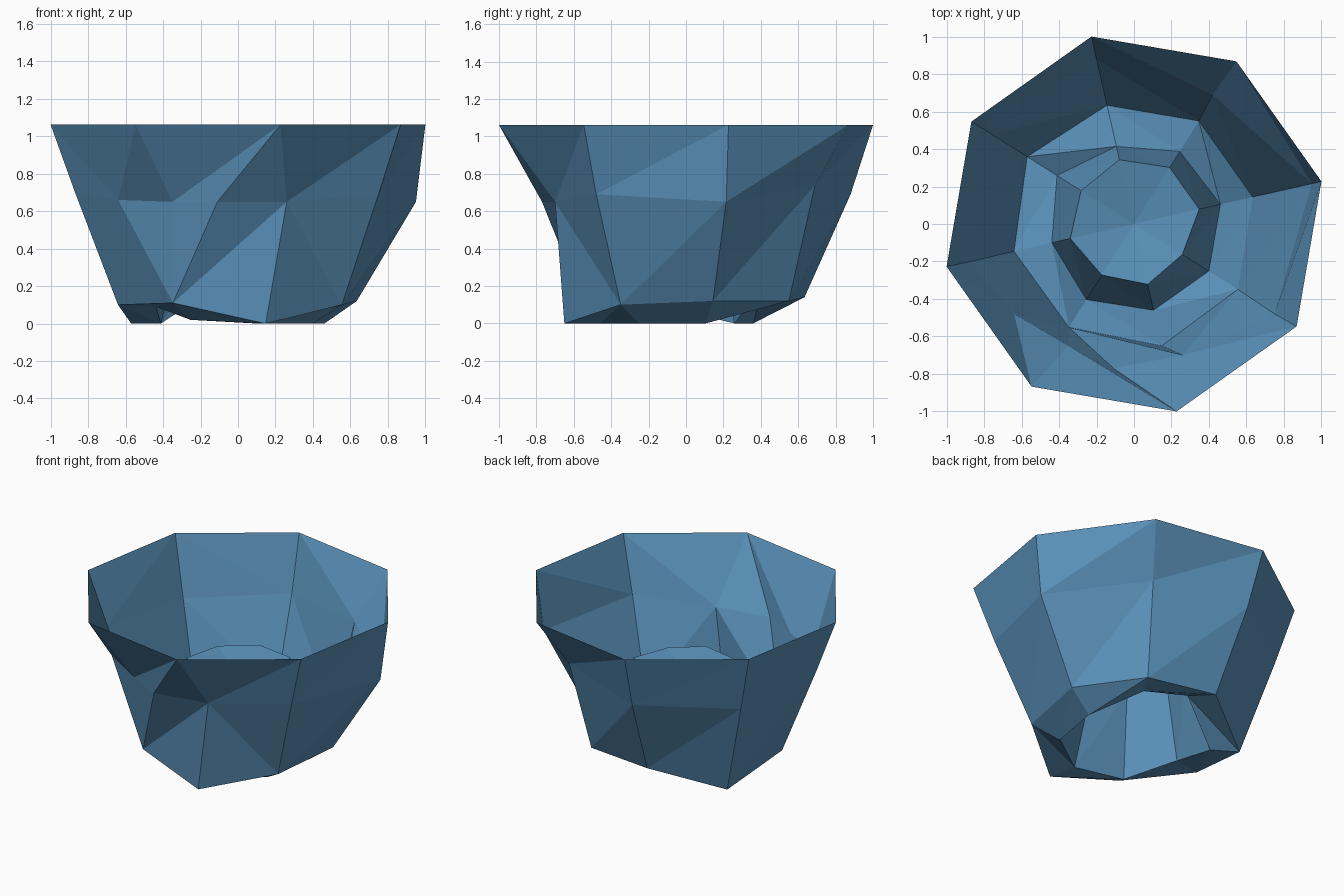
import bpy, bmesh, math

if "Cube" in bpy.data.objects:
    bpy.data.objects.remove(bpy.data.objects["Cube"])

mat = bpy.data.materials.new("dusty blue")
mat.diffuse_color = (0.10, 0.28, 0.48, 1)
mat.use_nodes = True
mat.node_tree.nodes["Principled BSDF"].inputs["Base Color"].default_value = mat.diffuse_color

bm = bmesh.new()


def ring(radii, heights):
    """Eight points at 45 degree steps, turned by 13 degrees."""
    out = []
    for k, (r, z) in enumerate(zip(radii, heights)):
        a = math.radians(12.8 + 45 * k)
        out.append(bm.verts.new((r * math.cos(a), r * math.sin(a), z)))
    return out


def skin(*verts):
    bm.faces.new(verts)


# horizontal levels: rim, foot, underside lip, raised floor
rim = ring([1.026] * 8, [1.062] * 8)
foot = ring([.65, .65, .65, .674, .657, .652, .667, .655],
            [.12, .12, .14, 0, .10, .11, 0, .10])
lip = ring([.473, .458, .425, .486, .45, .477, .472, .472],
           [0, .13, .21, 0, .09, .02, 0, 0])
floor = ring([.357, .357, .352, .334, .349, .322, .33, .305], [.57] * 8)
tip = bm.verts.new((0, 0, .50))

# uneven waist between rim and foot
E, F, H, J, L, D, B, C, A, G = [bm.verts.new(p) for p in (
    (.95, .215, .65), (.42, .69, .74), (-.20, .88, .69), (-.76, .48, .66),
    (-.87, -.20, .70), (-.64, -.48, .66), (-.35, -.65, .65), (-.11, -.77, .65),
    (.26, -.70, .65), (.75, -.48, .69))]

# upper wall
for tri in ((rim[0], E, rim[1]), (rim[1], E, F),
            (rim[1], F, rim[2]), (rim[2], F, H),
            (rim[2], H, rim[3]), (rim[3], H, J),
            (rim[3], J, L), (rim[3], L, rim[4]),
            (rim[4], L, D), (rim[4], D, rim[5]),
            (rim[5], D, B), (rim[5], B, rim[6]),
            (rim[6], B, C), (rim[6], C, A),
            (rim[6], A, rim[7]), (rim[7], A, G),
            (rim[7], G, rim[0]), (rim[0], G, E)):
    skin(*tri)

# lower wall
for tri in ((F, E, foot[0]), (F, foot[0], foot[1]),
            (H, F, foot[1]), (H, foot[1], foot[2]),
            (J, H, foot[2]), (J, foot[2], foot[3]),
            (L, J, foot[3]), (L, foot[3], foot[4]),
            (D, L, foot[4]), (D, foot[4], foot[5]),
            (B, D, foot[5]), (C, B, foot[5]), (A, C, foot[5]),
            (A, foot[5], foot[6]), (A, foot[6], foot[7]), (G, A, foot[7]),
            (E, G, foot[7]), (E, foot[7], foot[0])):
    skin(*tri)

# underside, hollow cone wall and dished floor
for k in range(8):
    n = (k + 1) % 8
    for a, b in ((foot, lip), (lip, floor)):
        skin(a[n], a[k], b[k])
        skin(a[n], b[k], b[n])
    skin(floor[n], floor[k], tip)

bmesh.ops.recalc_face_normals(bm, faces=bm.faces)
rim_face = rim[0].link_faces[0]
if rim_face.normal.dot(rim_face.calc_center_median()) < 0:
    bmesh.ops.reverse_faces(bm, faces=bm.faces)
me = bpy.data.meshes.new("faceted_bowl")
bm.to_mesh(me)
bm.free()
me.materials.append(mat)
obj = bpy.data.objects.new("faceted_bowl", me)
bpy.context.collection.objects.link(obj)
